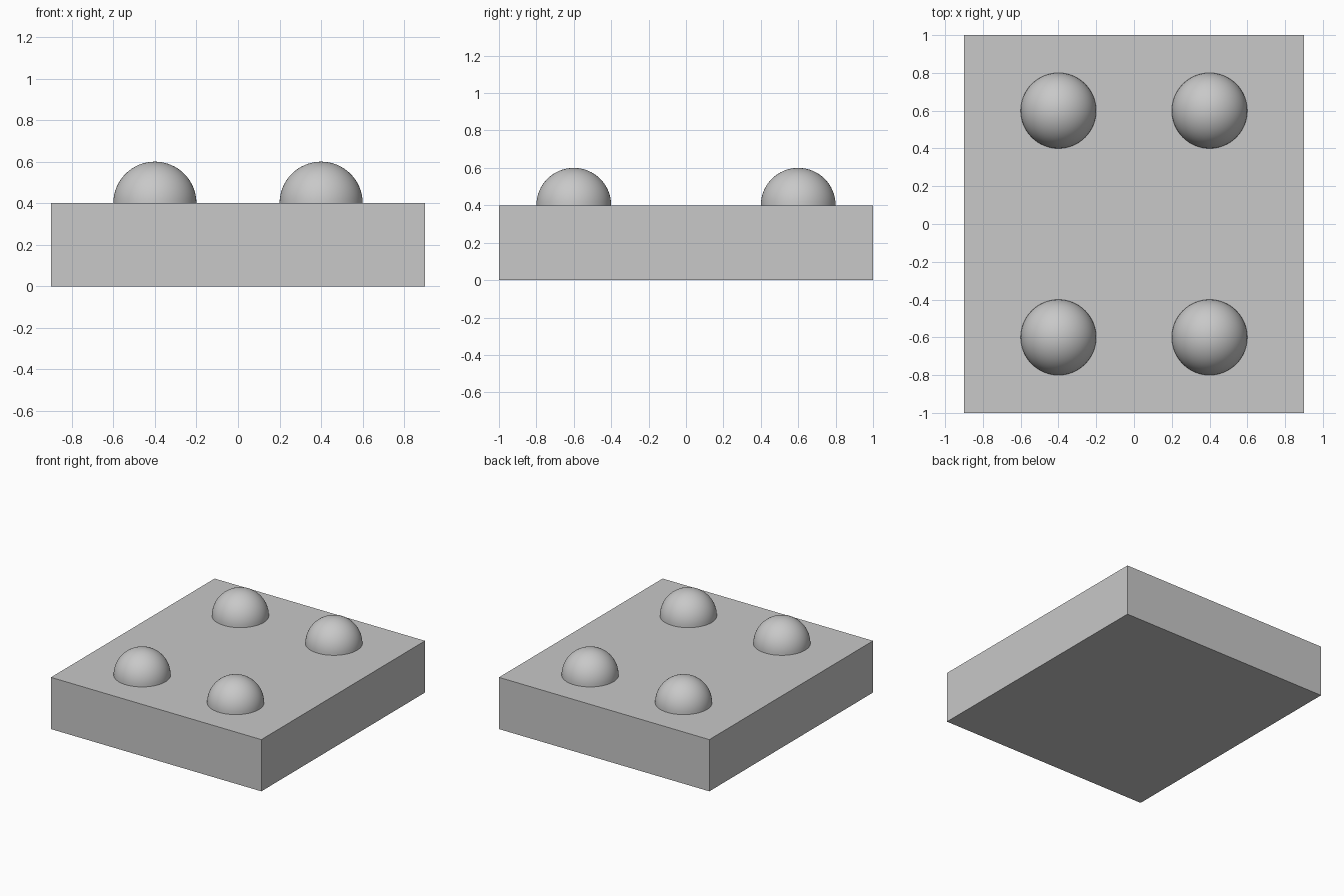
import bpy
import bmesh
import math
from mathutils import Matrix

default = bpy.data.objects.get("Cube")
if default:
    bpy.data.objects.remove(default, do_unlink=True)

WIDTH, DEPTH, HEIGHT = 1.8, 2.0, 0.4
RADIUS = 0.2
DOME_X, DOME_Y = 0.4, 0.6

# Single neutral grey
grey = bpy.data.materials.new("plain grey")
grey.use_nodes = True
colour = (0.58, 0.58, 0.58, 1.0)
grey.diffuse_color = colour
grey.node_tree.nodes["Principled BSDF"].inputs["Base Color"].default_value = colour


def make_object(name, bm, location):
    mesh = bpy.data.meshes.new(name)
    bm.to_mesh(mesh)
    bm.free()
    mesh.materials.append(grey)
    obj = bpy.data.objects.new(name, mesh)
    obj.location = location
    bpy.context.collection.objects.link(obj)
    return obj


# Flat rectangular block
bm = bmesh.new()
bmesh.ops.create_cube(bm, size=1, matrix=Matrix.Diagonal((WIDTH, DEPTH, HEIGHT, 1)))
make_object("base_block", bm, (0, 0, HEIGHT / 2))


# Smooth half-sphere, open where it sits on the block
def make_dome(name, x, y):
    bm = bmesh.new()
    bmesh.ops.create_uvsphere(bm, u_segments=64, v_segments=32, radius=RADIUS)
    lower = [f for f in bm.faces if f.calc_center_median().z < 0]
    bmesh.ops.delete(bm, geom=lower, context="FACES")
    for face in bm.faces:
        face.smooth = True
    return make_object(name, bm, (x, y, HEIGHT))


# Four domes in a rectangle on the top face
for side, sx in (("left", 1), ("right", -1)):
    for end, sy in (("front", -1), ("back", 1)):
        make_dome(f"{end}_{side}_dome", sx * DOME_X, sy * DOME_Y)
